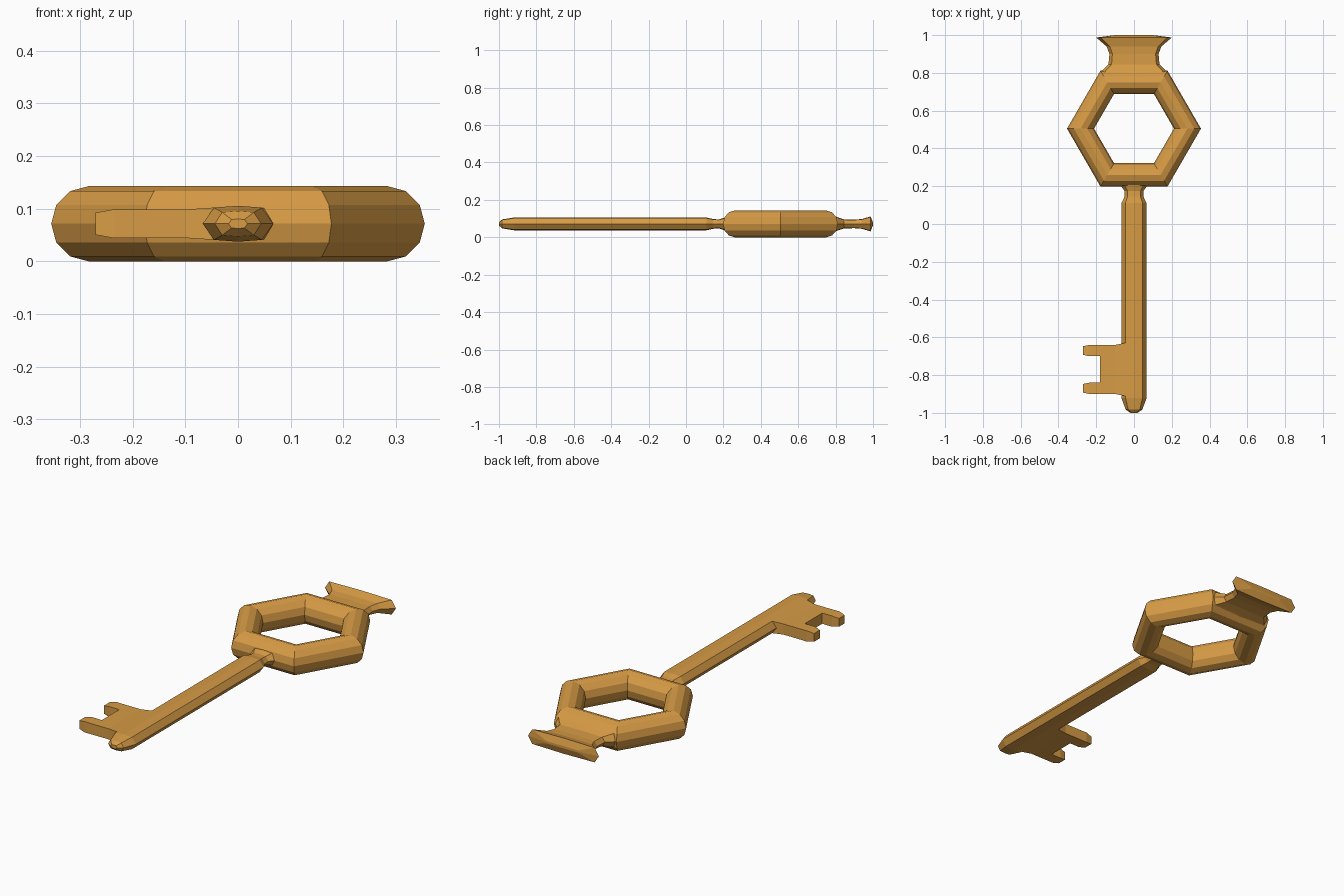
import bpy, bmesh
from math import cos, sin, tau

if "Cube" in bpy.data.objects:
    bpy.data.objects.remove(bpy.data.objects["Cube"])

MID = 0.0715  # height of the key's centre plane

brass = bpy.data.materials.new("brass")
brass.diffuse_color = (0.68, 0.33, 0.06, 1)
brass.use_nodes = True
brass.node_tree.nodes["Principled BSDF"].inputs["Base Color"].default_value = brass.diffuse_color


def finish(bm, name):
    bmesh.ops.recalc_face_normals(bm, faces=bm.faces)
    me = bpy.data.meshes.new(name)
    bm.to_mesh(me)
    bm.free()
    me.materials.append(brass)
    ob = bpy.data.objects.new(name, me)
    bpy.context.collection.objects.link(ob)
    return ob


def loft(name, stations, sx, sz):
    """Loft an eight-sided section along y; stations are (y, half width, half height)."""
    section = [(1, 0), (sx, sz), (0, 1), (-sx, sz),
               (-1, 0), (-sx, -sz), (0, -1), (sx, -sz)]
    bm = bmesh.new()
    rings = [[bm.verts.new((a * w, y, MID + b * h)) for a, b in section]
             for y, w, h in stations]
    for r, s in zip(rings, rings[1:]):
        for i in range(8):
            j = (i + 1) % 8
            bm.faces.new((r[i], r[j], s[j], s[i]))
    bm.faces.new(rings[0])
    bm.faces.new(rings[-1])
    return finish(bm, name)


# Hexagonal bow: six straight tubes with a twelve-sided section
bm = bmesh.new()
R, r, CY = 0.283, MID, 0.505
rings = []
for i in range(6):
    a = tau * i / 6
    ring = []
    for k in range(12):
        d = R + r * cos(tau * k / 12)
        ring.append(bm.verts.new((d * cos(a), CY + d * sin(a), MID + r * sin(tau * k / 12))))
    rings.append(ring)
for i in range(6):
    p, q = rings[i], rings[(i + 1) % 6]
    for k in range(12):
        m = (k + 1) % 12
        bm.faces.new((p[k], q[k], q[m], p[m]))
finish(bm, "bow_ring")

# Shaft with rounded tip and a pinched neck flaring into the bow
loft("shaft", [(-1.0, 0.018, 0.009), (-0.983, 0.044, 0.024), (-0.92, 0.067, 0.034),
               (0.11, 0.067, 0.034), (0.145, 0.05, 0.026), (0.175, 0.05, 0.024),
               (0.195, 0.065, 0.03), (0.215, 0.08, 0.036)], 0.68, 0.9)

# Flared crown on top of the bow
loft("crown", [(0.79, 0.185, 0.044), (0.81, 0.172, 0.036), (0.845, 0.135, 0.024),
               (0.90, 0.13, 0.023), (0.94, 0.145, 0.026), (0.987, 0.20, 0.04),
               (1.0, 0.10, 0.006)], 0.88, 0.93)

# Bit: plate with two teeth, made as a top skin and closed downwards
cols = [(-0.04, 0.031, -0.012), (-0.10, 0.027, 0), (-0.18, 0.027, 0),
        (-0.235, 0.0275, 0), (-0.27, 0.021, 0.007)]  # x, half thickness, edge inset
rows = [(-0.90, 1), (-0.84, -1), (-0.70, 1), (-0.64, -1)]
bm = bmesh.new()
grid = []
for c, (x, h, inset) in enumerate(cols):
    line = []
    for k, (y, s) in enumerate(rows):
        shift = s * inset if c == 4 or k in (0, 3) else 0
        line.append(bm.verts.new((x, y + shift, MID + h)))
    grid.append(line)
for c in range(4):
    for k in range(3):
        if k == 1 and c >= 2:
            continue  # gap between the teeth
        bm.faces.new((grid[c][k], grid[c + 1][k], grid[c + 1][k + 1], grid[c][k + 1]))
ext = bmesh.ops.extrude_face_region(bm, geom=bm.faces[:], use_keep_orig=True)
for v in ext["geom"]:
    if isinstance(v, bmesh.types.BMVert):
        v.co.z = 2 * MID - v.co.z
finish(bm, "bit")
